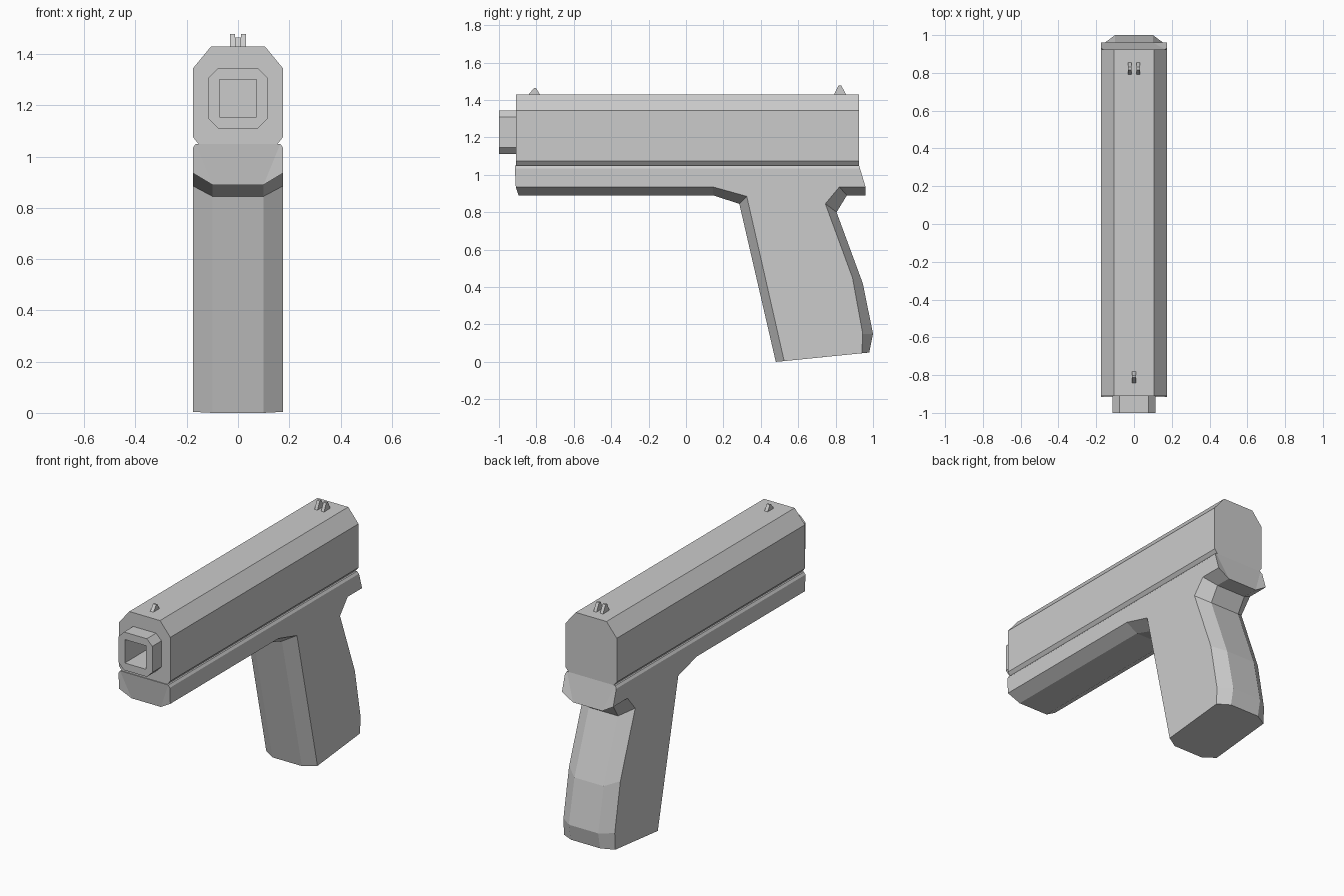
import bpy, bmesh

if "Cube" in bpy.data.objects:
    bpy.data.objects.remove(bpy.data.objects["Cube"])


def finish(name, bm):
    bmesh.ops.recalc_face_normals(bm, faces=bm.faces)
    mesh = bpy.data.meshes.new(name)
    bm.to_mesh(mesh)
    bm.free()
    obj = bpy.data.objects.new(name, mesh)
    bpy.context.collection.objects.link(obj)
    return obj


def loft(name, rings):
    """Join equal-length point rings with quads and cap both ends."""
    bm = bmesh.new()
    loops = [[bm.verts.new(p) for p in ring] for ring in rings]
    n = len(loops[0])
    for a, b in zip(loops, loops[1:]):
        for i in range(n):
            j = (i + 1) % n
            bm.faces.new((a[i], a[j], b[j], b[i]))
    bm.faces.new(loops[0])
    bm.faces.new(loops[-1])
    return finish(name, bm)


def along_y(name, half, y0, y1):
    """Extrude a mirrored (x, z) half profile along y."""
    prof = half + [(-x, z) for x, z in reversed(half)]
    return loft(name, [[(x, y, z) for x, z in prof] for y in (y0, y1)])


def along_x(name, prof, x0, x1):
    return loft(name, [[(x, y, z) for y, z in prof] for x in (x0, x1)])


# Slide and muzzle
slide = along_y("slide", [(0.105, 1.43), (0.175, 1.345), (0.175, 1.075), (0.148, 1.042)], -0.91, 0.925)
muzzle = along_y("muzzle", [(0.078, 1.345), (0.115, 1.308), (0.115, 1.147), (0.078, 1.11)], -1.0, -0.9)

# Square bore cut through muzzle and into slide
cutter = along_y("bore_cutter", [(0.073, 1.3), (0.073, 1.155)], -1.1, -0.5)
cutter.hide_render = True
for obj in (slide, muzzle):
    mod = obj.modifiers.new("bore", 'BOOLEAN')
    mod.operation = 'DIFFERENCE'
    mod.solver = 'EXACT'
    mod.object = cutter
    bpy.context.view_layer.objects.active = obj
    bpy.ops.object.modifier_apply(modifier=mod.name)
bpy.data.objects.remove(cutter)

# Frame and grip: centre outline and side-face outline give chamfered edges
centre = [(-0.915, 1.05), (-0.895, 0.89), (0.145, 0.89), (0.285, 0.845), (0.48, 0.0), (0.98, 0.05),
          (1.0, 0.15), (0.945, 0.42), (0.805, 0.80), (0.86, 0.89), (0.96, 0.89), (0.925, 1.05)]
side = [(-0.915, 1.035), (-0.91, 0.935), (0.145, 0.935), (0.325, 0.885), (0.525, 0.004), (0.94, 0.046),
        (0.945, 0.15), (0.89, 0.45), (0.745, 0.845), (0.82, 0.935), (0.96, 0.935), (0.93, 1.035)]


def inner_ring(s):
    return [(s * (0.165 if z > 1 else 0.1), y, z) for y, z in centre]


def outer_ring(s):
    return [(s * 0.175, y, z) for y, z in side]


loft("frame_and_grip", [outer_ring(-1), inner_ring(-1), inner_ring(1), outer_ring(1)])

# Sights
along_x("front_sight", [(-0.845, 1.425), (-0.812, 1.465), (-0.802, 1.465), (-0.778, 1.425)], -0.011, 0.011)
for label, s in (("left", -1), ("right", 1)):
    along_x("rear_sight_" + label, [(0.79, 1.425), (0.815, 1.478), (0.83, 1.478), (0.858, 1.425)],
            s * 0.012, s * 0.032)
